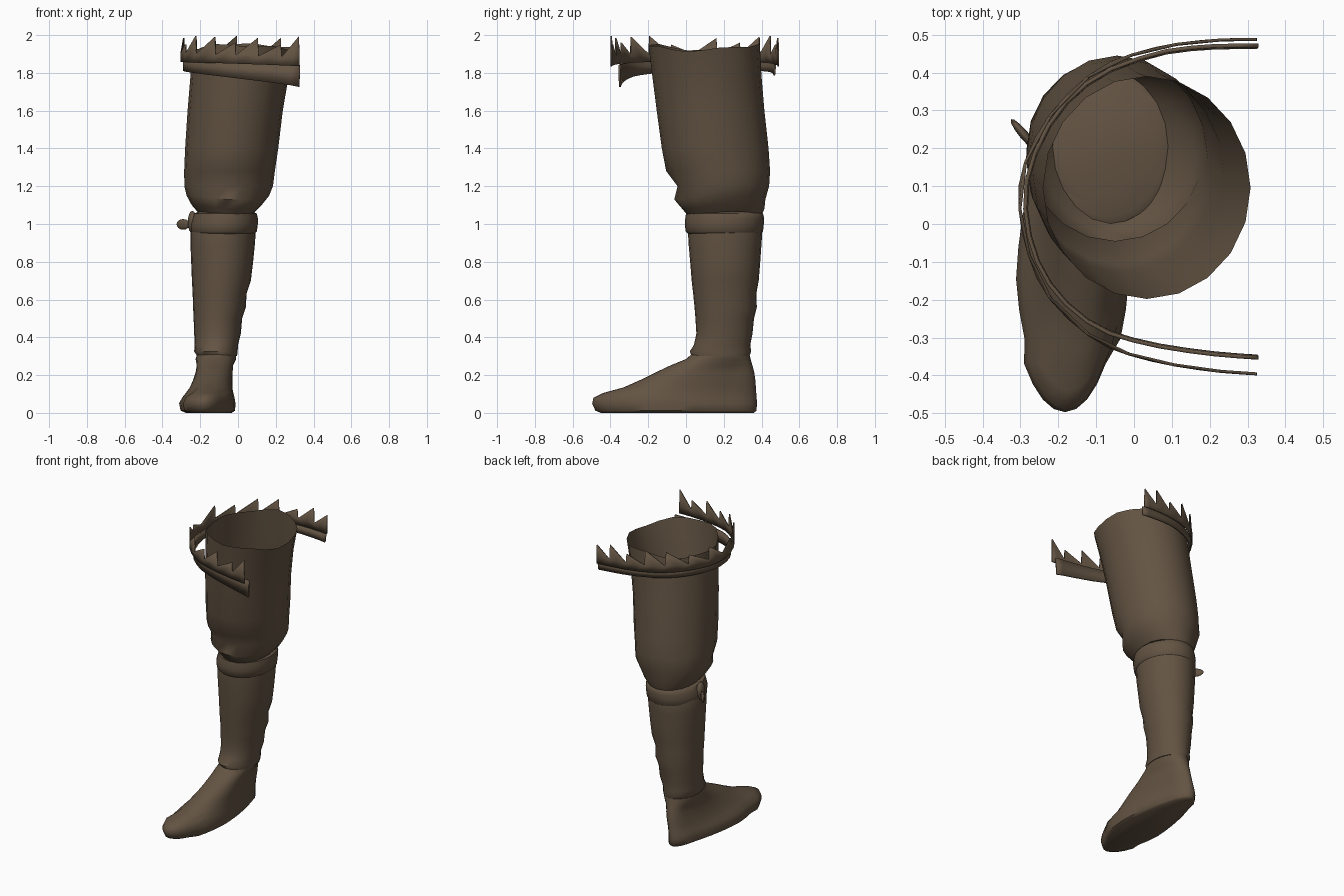
import bpy, bmesh, math
from mathutils import Vector

brown = bpy.data.materials.new("dark brown leather")
brown.diffuse_color = (0.125, 0.088, 0.056, 1)


def finish(name, bm, angle=50, thick=0.0, subdiv=0):
    bmesh.ops.recalc_face_normals(bm, faces=bm.faces)
    me = bpy.data.meshes.new(name)
    bm.to_mesh(me)
    bm.free()
    me.materials.append(brown)
    ob = bpy.data.objects.new(name, me)
    bpy.context.collection.objects.link(ob)
    if subdiv:
        m = ob.modifiers.new("smooth", 'SUBSURF')
        m.levels = m.render_levels = subdiv
    if thick:
        ob.modifiers.new("thickness", 'SOLIDIFY').thickness = thick
    bpy.ops.object.select_all(action='DESELECT')
    ob.select_set(True)
    bpy.context.view_layer.objects.active = ob
    bpy.ops.object.shade_smooth_by_angle(angle=math.radians(angle))
    return ob


def loft(name, rings, sides, tweak=None, cap_low=True, cap_high=False):
    """Rings are (z, x_min, x_max, y_min, y_max)."""
    bm = bmesh.new()
    loops = []
    for z, x0, x1, y0, y1 in rings:
        loop = []
        for i in range(sides):
            a = 2 * math.pi * i / sides
            p = Vector(((x0 + x1) / 2 + (x1 - x0) / 2 * math.cos(a),
                        (y0 + y1) / 2 + (y1 - y0) / 2 * math.sin(a), z))
            loop.append(bm.verts.new(tweak(p, a) if tweak else p))
        loops.append(loop)
    for a, b in zip(loops, loops[1:]):
        for i in range(sides):
            j = (i + 1) % sides
            bm.faces.new((a[i], a[j], b[j], b[i]))
    if cap_low:
        bm.faces.new(loops[0][::-1])
    if cap_high:
        bm.faces.new(loops[-1])
    return finish(name, bm)


# Baggy upper leg, open at the top with an uneven rim
def rim(p, a):
    if p.z > 1.9:
        p.z += 0.015 * math.cos(2 * a + 0.4) * -1 + 0.008 * math.sin(5 * a)
    elif p.z < 1.2:
        p.z += 0.012 * math.sin(a * 2 + 1)
    return p


loft("upper_leg", [
    (1.065, -0.19, 0.06, 0.04, 0.38), (1.055, -0.215, 0.09, 0.01, 0.40),
    (1.09, -0.245, 0.125, -0.02, 0.415), (1.14, -0.272, 0.165, -0.062, 0.42),
    (1.20, -0.284, 0.185, -0.045, 0.44), (1.28, -0.285, 0.195, -0.105, 0.445),
    (1.40, -0.28, 0.213, -0.128, 0.437), (1.60, -0.267, 0.237, -0.155, 0.415),
    (1.78, -0.252, 0.268, -0.178, 0.40), (1.935, -0.24, 0.308, -0.198, 0.39),
], 20, rim)

# Lower leg with slight wrinkles
loft("lower_leg", [
    (0.30, -0.215, -0.005, 0.03, 0.335), (0.325, -0.232, -0.002, 0.02, 0.345),
    (0.36, -0.230, 0.0, 0.042, 0.34), (0.42, -0.232, 0.015, 0.055, 0.352),
    (0.50, -0.235, 0.022, 0.05, 0.36), (0.56, -0.238, 0.042, 0.045, 0.375),
    (0.63, -0.24, 0.045, 0.038, 0.372), (0.70, -0.244, 0.068, 0.03, 0.385),
    (0.80, -0.248, 0.08, 0.022, 0.393), (0.90, -0.252, 0.09, 0.013, 0.40),
    (0.98, -0.25, 0.095, 0.01, 0.405), (1.05, -0.22, 0.09, 0.02, 0.39),
], 24, cap_high=True)

# Garter band below the knee
loft("garter", [
    (0.945, -0.24, 0.085, 0.015, 0.395), (0.96, -0.25, 0.10, -0.002, 0.408),
    (1.0, -0.252, 0.105, -0.006, 0.412), (1.03, -0.243, 0.105, -0.004, 0.414),
    (1.055, -0.235, 0.10, 0.0, 0.408), (1.065, -0.21, 0.08, 0.02, 0.39),
], 24, cap_high=True)


# Garter knot and its loose tail
def blob(name, loc, size, turn):
    bm = bmesh.new()
    bmesh.ops.create_uvsphere(bm, u_segments=12, v_segments=8, radius=1)
    for v in bm.verts:
        v.co = Vector((v.co.x * size[0], v.co.y * size[1], v.co.z * size[2]))
    ob = finish(name, bm)
    ob.location, ob.rotation_euler = loc, (0, 0, math.radians(turn))


blob("garter_knot", (-0.242, 0.19, 1.01), (0.024, 0.04, 0.06), 8)
blob("garter_tail", (-0.29, 0.235, 0.998), (0.055, 0.012, 0.028), -50)


# Shoe: narrow heel, broad toe, sloping instep
def shoe_shape(p, a):
    back = min(max((p.y + 0.15) / 0.5, 0), 1)
    if p.z < 0.28:
        p.x = -0.125 + (p.x + 0.125) * (1 - 0.28 * back)
        p.x -= 0.02 * (1 - back) * (p.y < -0.35)
    if p.y > 0.3 and p.z < 0.28:
        p.x = -0.125 + (p.x + 0.125) * 1.12
    return p


loft("shoe", [
    (0.0, -0.28, -0.03, -0.45, 0.36), (0.012, -0.308, -0.012, -0.48, 0.373),
    (0.05, -0.315, -0.01, -0.497, 0.376), (0.08, -0.30, -0.015, -0.49, 0.374),
    (0.105, -0.282, -0.02, -0.44, 0.372), (0.135, -0.265, -0.022, -0.33, 0.37),
    (0.175, -0.25, -0.018, -0.24, 0.367), (0.21, -0.24, -0.014, -0.17, 0.362),
    (0.25, -0.235, -0.01, -0.085, 0.352), (0.285, -0.225, -0.01, 0.0, 0.342),
    (0.315, -0.215, -0.01, 0.035, 0.335),
], 32, shoe_shape)


# Sweeping hem around the back, outer side and front of the thigh
def sample(path, t):
    """Smooth point on a plan path, t from 0 (back end) to 1 (front end)."""
    f = t * (len(path) - 1)
    i = min(int(f), len(path) - 2)
    u = f - i
    p = [Vector(path[max(0, min(len(path) - 1, i + k))]) for k in (-1, 0, 1, 2)]
    return 0.5 * (2 * p[1] + (p[2] - p[0]) * u
                  + (2 * p[0] - 5 * p[1] + 4 * p[2] - p[3]) * u * u
                  + (3 * p[1] - p[0] - 3 * p[2] + p[3]) * u ** 3)


outer = [(0.325, 0.492), (0.2, 0.488), (0.05, 0.466), (-0.1, 0.408), (-0.23, 0.28),
         (-0.302, 0.12), (-0.292, -0.04), (-0.23, -0.19), (-0.1, -0.31),
         (0.04, -0.362), (0.2, -0.39), (0.325, -0.40)]
inner = [(0.325, 0.472), (0.2, 0.47), (0.06, 0.452), (-0.1, 0.39), (-0.215, 0.28),
         (-0.285, 0.12), (-0.278, -0.04), (-0.215, -0.175), (-0.1, -0.275),
         (0.04, -0.32), (0.2, -0.345), (0.325, -0.355)]

# Plain lower strip, narrowest on the outer side
bm = bmesh.new()
prev = None
for k in range(25):
    t = k / 24
    p = sample(inner, t)
    side = math.sin(math.pi * t)
    low = (1.785 - 0.06 * t) + 0.055 * side
    high = 1.84 + 0.022 * side
    pair = (bm.verts.new((p.x, p.y, low)), bm.verts.new((p.x * 1.01, p.y * 1.01, high)))
    if prev:
        bm.faces.new((prev[0], pair[0], pair[1], prev[1]))
    prev = pair
finish("hem_strip", bm, thick=0.01)

# Jagged upper strip, points leaning toward both open ends
bm = bmesh.new()
teeth = 14
heights = [1.99, 1.96, 1.985, 1.95, 1.995]
prev = None
for k in range(teeth * 2 + 1):
    t = k / (teeth * 2)
    p = sample(outer, t)
    base = 1.835 + 0.022 * math.sin(math.pi * t)
    pair = (bm.verts.new((p.x, p.y, base)), bm.verts.new((p.x, p.y, base + 0.045)))
    if prev:
        bm.faces.new((prev[0], pair[0], pair[1], prev[1]))
    if k % 2 == 0:
        if k:
            tip_t = t - 1 / teeth * (0.96 if t <= 0.5 else 0.04)
            q = sample(outer, tip_t)
            tip = bm.verts.new((q.x, q.y, heights[k // 2 % 5]))
            bm.faces.new((start, mid, pair[1], tip))
        start = pair[1]
    else:
        mid = pair[1]
    prev = pair
finish("hem_teeth", bm, angle=30, thick=0.008)
